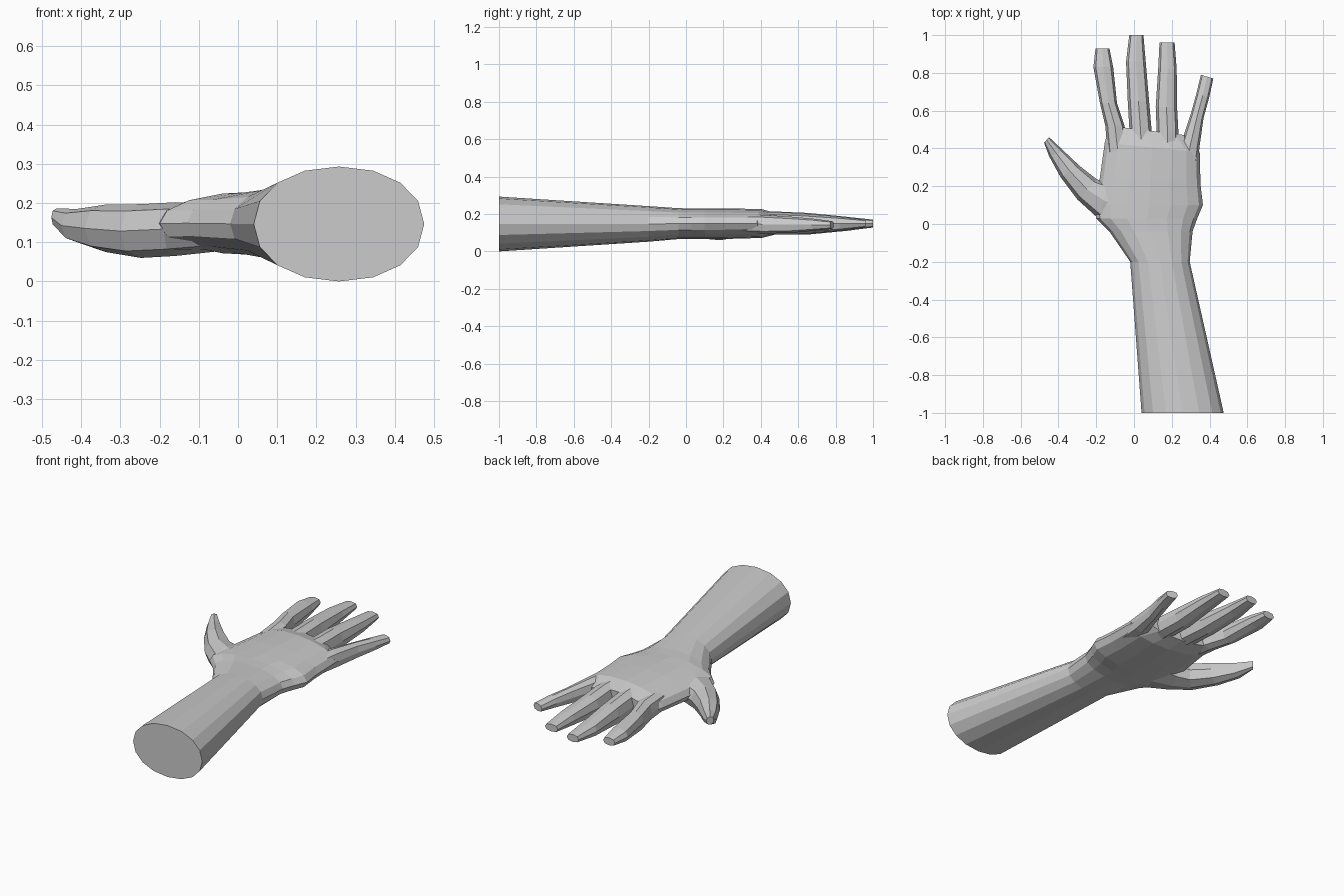
import bpy, bmesh, math

skin = bpy.data.materials.new("light_grey")
skin.diffuse_color = (0.6, 0.6, 0.6, 1)


def power(v, e):
    return math.copysign(abs(v) ** e, v)


def loft(name, rings, sides, roundness):
    """Closed tube; each ring is (left x, left y, right x, right y, bottom z, top z)."""
    bm = bmesh.new()
    loops = []
    for lx, ly, rx, ry, z0, z1 in rings:
        loop = []
        for i in range(sides):
            a = 2 * math.pi * i / sides
            u = 0.5 + 0.5 * power(math.cos(a), roundness)
            w = 0.5 + 0.5 * power(math.sin(a), roundness)
            loop.append(bm.verts.new((lx + (rx - lx) * u, ly + (ry - ly) * u, z0 + (z1 - z0) * w)))
        loops.append(loop)
    for a, b in zip(loops, loops[1:]):
        for i in range(sides):
            j = (i + 1) % sides
            bm.faces.new((a[i], a[j], b[j], b[i]))
    bm.faces.new(loops[0])
    bm.faces.new(loops[-1])
    bmesh.ops.recalc_face_normals(bm, faces=bm.faces)
    mesh = bpy.data.meshes.new(name)
    bm.to_mesh(mesh)
    bm.free()
    mesh.materials.append(skin)
    obj = bpy.data.objects.new(name, mesh)
    bpy.context.collection.objects.link(obj)
    return obj


# Forearm, wrist and palm
hand = loft("hand_and_forearm", [
    (0.04, -1, 0.475, -1, 0, 0.293),
    (-0.02, -0.2, 0.295, -0.2, 0.052, 0.242),
    (-0.13, -0.04, 0.31, -0.04, 0.066, 0.231),
    (-0.2, 0.03, 0.335, 0.03, 0.066, 0.23),
    (-0.205, 0.1, 0.365, 0.1, 0.066, 0.23),
    (-0.18, 0.25, 0.352, 0.21, 0.067, 0.23),
    (-0.155, 0.43, 0.348, 0.38, 0.072, 0.226),
    (-0.13, 0.52, 0.275, 0.47, 0.095, 0.2),
], 16, 0.95)

# Thumb
parts = [loft("thumb", [
    (0.0, -0.12, 0.05, 0.2, 0.085, 0.19),
    (-0.19, 0.03, -0.13, 0.22, 0.065, 0.202),
    (-0.3, 0.13, -0.195, 0.235, 0.06, 0.197),
    (-0.39, 0.25, -0.285, 0.305, 0.075, 0.196),
    (-0.45, 0.36, -0.37, 0.385, 0.1, 0.185),
    (-0.476, 0.43, -0.45, 0.46, 0.14, 0.186),
], 8, 0.85)]

# Four fingers: each ring is (left x, right x, y, bottom z, top z)
fingers = {
    "index_finger": [(-0.14, -0.03, 0.38, 0.1, 0.205), (-0.152, -0.05, 0.52, 0.095, 0.208),
                     (-0.18, -0.09, 0.64, 0.095, 0.203), (-0.215, -0.11, 0.83, 0.115, 0.188),
                     (-0.204, -0.13, 0.93, 0.13, 0.172)],
    "middle_finger": [(-0.02, 0.1, 0.4, 0.09, 0.215), (-0.025, 0.092, 0.51, 0.09, 0.212),
                      (-0.033, 0.08, 0.65, 0.09, 0.206), (-0.042, 0.062, 0.86, 0.11, 0.185),
                      (-0.025, 0.05, 1.0, 0.128, 0.17)],
    "ring_finger": [(0.12, 0.23, 0.39, 0.09, 0.213), (0.12, 0.235, 0.49, 0.09, 0.21),
                    (0.115, 0.228, 0.62, 0.092, 0.204), (0.128, 0.226, 0.82, 0.11, 0.186),
                    (0.135, 0.215, 0.96, 0.128, 0.17)],
    "little_finger": [(0.22, 0.335, 0.3, 0.1, 0.195), (0.25, 0.347, 0.42, 0.095, 0.195),
                      (0.3, 0.368, 0.57, 0.1, 0.185), (0.33, 0.398, 0.68, 0.11, 0.175),
                      (0.354, 0.42, 0.78, 0.12, 0.162)],
}
lean = {"little_finger": -0.02}
for name, rings in fingers.items():
    d = lean.get(name, 0)
    parts.append(loft(name, [(l, y - d / 2, r, y + d / 2, z0, z1)
                             for l, r, y, z0, z1 in rings], 8, 0.8))

# Fuse the digits into the palm
for part in parts:
    mod = hand.modifiers.new("fuse_" + part.name, 'BOOLEAN')
    mod.operation = 'UNION'
    mod.solver = 'EXACT'
    mod.object = part
bpy.context.view_layer.update()
fused = bpy.data.meshes.new_from_object(hand.evaluated_get(bpy.context.evaluated_depsgraph_get()))
hand.modifiers.clear()
hand.data = fused
hand.name = "hand"
for part in parts:
    bpy.data.objects.remove(part)
